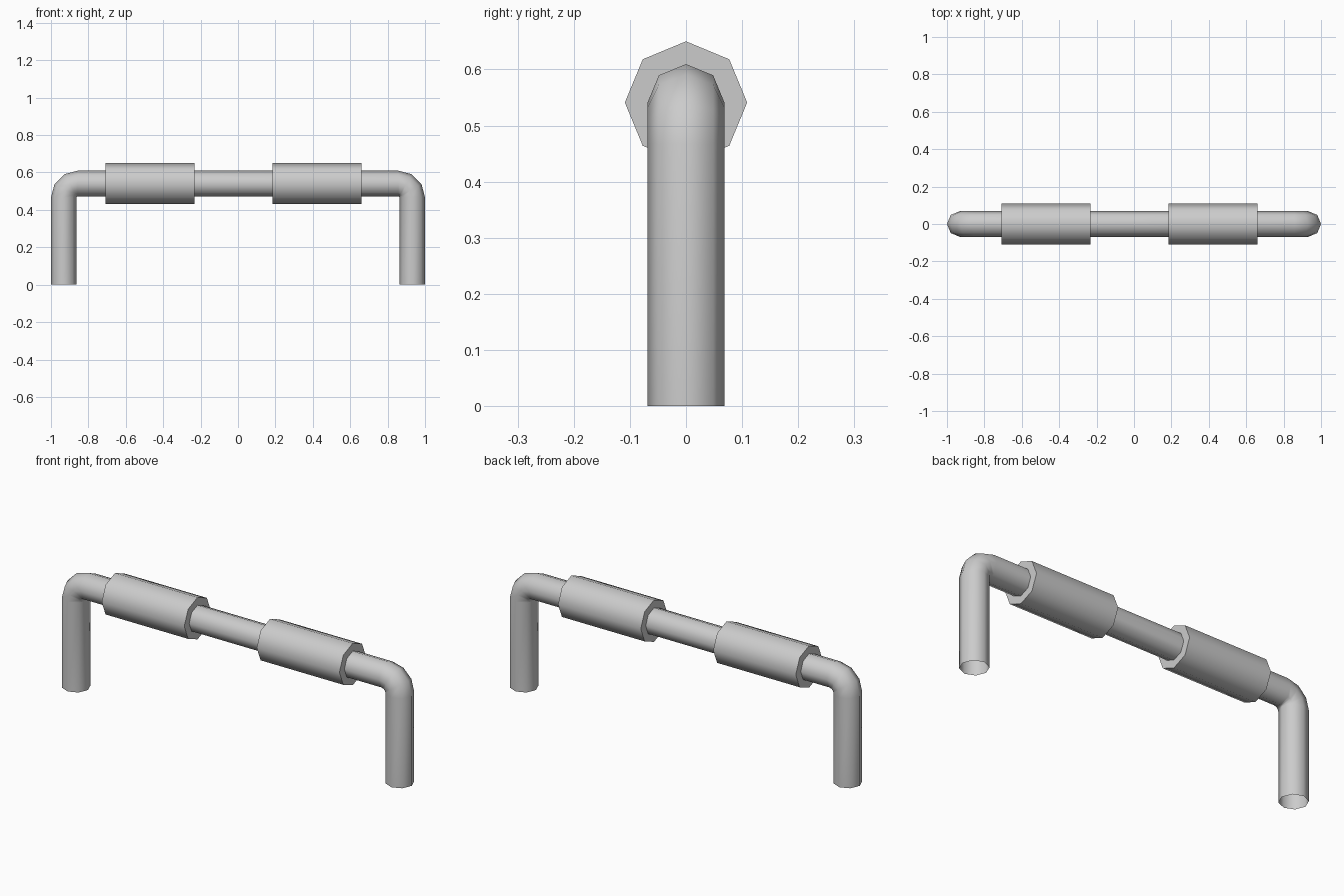
import bpy, bmesh, math
from mathutils import Vector

cube = bpy.data.objects.get("Cube")
if cube:
    bpy.data.objects.remove(cube, do_unlink=True)

SIDES = 8
TUBE_R, GRIP_R = 0.0685, 0.109
BAR_Z = 0.541
BEND_R = 0.074
LEG_X = 1 - TUBE_R

steel = bpy.data.materials.new("grey_steel")
steel.use_nodes = True
grey = (0.6, 0.6, 0.6, 1)
steel.diffuse_color = grey
steel.node_tree.nodes["Principled BSDF"].inputs["Base Color"].default_value = grey


def sweep(name, path, radius, capped):
    """Sweep an octagon along (point, tangent) pairs lying in the XZ plane."""
    bm = bmesh.new()
    side = Vector((0, 1, 0))
    rings = []
    for point, tangent in path:
        up = tangent.cross(side)
        ring = []
        for i in range(SIDES):
            a = 2 * math.pi * i / SIDES
            ring.append(bm.verts.new(point + radius * (math.cos(a) * side + math.sin(a) * up)))
        rings.append(ring)
    for r0, r1 in zip(rings, rings[1:]):
        for i in range(SIDES):
            j = (i + 1) % SIDES
            bm.faces.new((r0[i], r0[j], r1[j], r1[i]))
    if capped:
        bm.faces.new(rings[0])
        bm.faces.new(rings[-1])
    bmesh.ops.recalc_face_normals(bm, faces=bm.faces)
    mesh = bpy.data.meshes.new(name)
    bm.to_mesh(mesh)
    bm.free()
    mesh.materials.append(steel)
    obj = bpy.data.objects.new(name, mesh)
    bpy.context.collection.objects.link(obj)
    bpy.ops.object.select_all(action="DESELECT")
    obj.select_set(True)
    bpy.context.view_layer.objects.active = obj
    bpy.ops.object.shade_smooth_by_angle(angle=math.radians(60))
    return obj


# Bent handle tube, open at both feet
path = [(Vector((-LEG_X, 0, 0)), Vector((0, 0, 1)))]
for side_sign in (-1, 1):
    centre = Vector((side_sign * (LEG_X - BEND_R), 0, BAR_Z - BEND_R))
    for step in range(4):
        a = math.radians(30 * step + (0 if side_sign < 0 else 90))
        out = Vector((-math.cos(a), 0, math.sin(a)))
        path.append((centre + BEND_R * out, Vector((math.sin(a), 0, math.cos(a)))))
path.append((Vector((LEG_X, 0, 0)), Vector((0, 0, -1))))
sweep("handle_tube", path, TUBE_R, False)

# Two thicker grip sleeves on the crossbar
along = Vector((1, 0, 0))
for name, x0, x1 in (("right_grip", -0.708, -0.233), ("left_grip", 0.184, 0.66)):
    ends = [(Vector((x, 0, BAR_Z)), along) for x in (x0, x1)]
    sweep(name, ends, GRIP_R, True)
